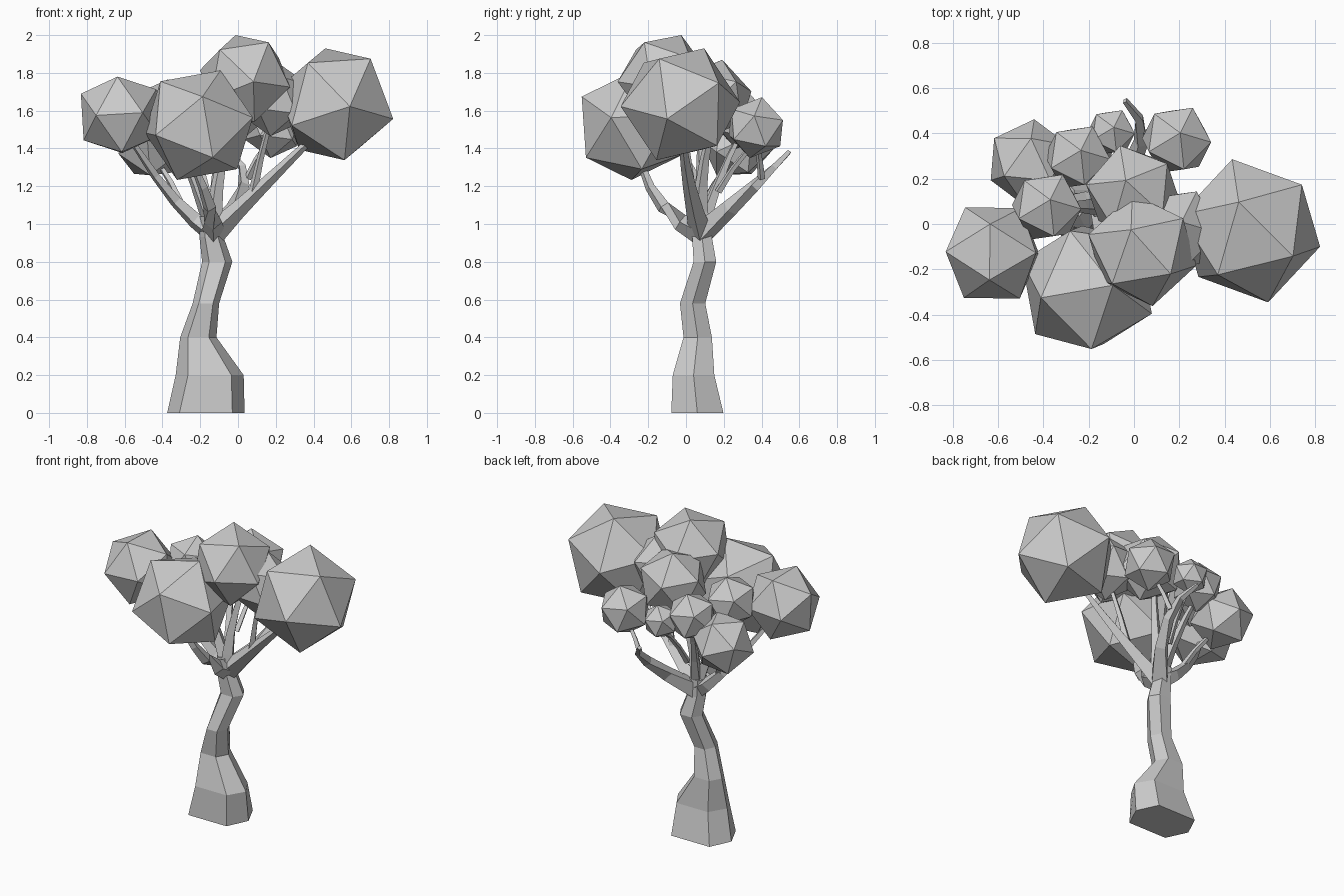
import bpy, bmesh, math
from mathutils import Vector, Matrix

if "Cube" in bpy.data.objects:
    bpy.data.objects.remove(bpy.data.objects["Cube"])

mat = bpy.data.materials.new("plain_grey")
mat.diffuse_color = (0.6, 0.6, 0.6, 1)
mat.use_nodes = True
mat.node_tree.nodes["Principled BSDF"].inputs["Base Color"].default_value = mat.diffuse_color


def finish(bm, name):
    bmesh.ops.recalc_face_normals(bm, faces=bm.faces)
    me = bpy.data.meshes.new(name)
    bm.to_mesh(me)
    bm.free()
    me.materials.append(mat)
    bpy.context.collection.objects.link(bpy.data.objects.new(name, me))


def frame(a, b):
    """Orthonormal basis from a main axis and a second direction."""
    a = Vector(a).normalized()
    b = Vector(b)
    b = (b - a * b.dot(a)).normalized()
    return Matrix((a, b, a.cross(b))).transposed()


centres = {}


def leaf_ball(name, centre, r, d1=(.1, .2, 1), d2=(.4, .8, .5)):
    """Icosahedron with one corner along d1 and a neighbouring corner toward d2."""
    bm = bmesh.new()
    bmesh.ops.create_icosphere(bm, subdivisions=1, radius=r)
    v0 = bm.verts[:][0]
    v1 = v0.link_edges[0].other_vert(v0)
    rot = frame(d1, d2) @ frame(v0.co, v1.co).transposed()
    bmesh.ops.transform(bm, matrix=Matrix.Translation(centre) @ rot.to_4x4(), verts=bm.verts)
    finish(bm, name + "_leaf_ball")
    centres[name] = Vector(centre)


def loft(name, rings):
    bm = bmesh.new()
    loops = [[bm.verts.new(p) for p in ring] for ring in rings]
    n = len(loops[0])
    for lo, hi in zip(loops, loops[1:]):
        for i in range(n):
            j = (i + 1) % n
            bm.faces.new((lo[i], lo[j], hi[j], hi[i]))
    bm.faces.new(loops[0])
    bm.faces.new(loops[-1])
    finish(bm, name)


def branch(name, start, mid, end, r0, r1, steps=4):
    """Tapering four-sided limb on a curve through three points."""
    a, m, e = Vector(start), Vector(mid), Vector(end)
    c = 2 * m - (a + e) / 2
    rings = []
    for k in range(steps + 1):
        u = k / steps
        p = a * (1 - u) ** 2 + c * 2 * u * (1 - u) + e * u * u
        d = (c - a) * (1 - u) + (e - c) * u
        f = frame(d, (1, 0, 0) if abs(d.normalized().y) > 0.8 else (.3, .9, .2))
        r = r0 + (r1 - r0) * u ** 0.7
        rings.append([p + f @ Vector((0, r * math.cos(t), r * math.sin(t)))
                      for t in (math.tau * i / 4 for i in range(4))])
    loft(name, rings)


# Large leaf balls, turned individually
leaf_ball("right", (.513, -.03, 1.634), .326, (-.05, .125, .292), (-.3, .07, .08))
leaf_ball("front", (-.208, -.28, 1.523), .312, (.02, -.27, .15), (.3, -.1, .03))
leaf_ball("top", (.037, -.115, 1.77), .252, (-.05, .09, .23), (-.25, .08, .07))
leaf_ball("left", (-.625, -.128, 1.578), .235, (-.01, .13, .2), (-.2, .02, .13))
leaf_ball("middle", (-.005, .14, 1.66), .218, (-.03, .05, .2), (.16, .13, .09))
leaf_ball("back_left", (-.46, .27, 1.42), .195, (-.18, -.08, -.05), (-.13, .11, .04))

# Small leaf balls share one turn
leaf_ball("back_right", (.188, .37, 1.51), .165)
leaf_ball("inner_left", (-.386, .075, 1.605), .165)
leaf_ball("inner_back", (-.25, .295, 1.55), .156)
leaf_ball("small_back", (-.1, .405, 1.52), .112)
leaf_ball("inner_right", (.19, -.03, 1.66), .2)

# Trunk: x, y, z, half width, half depth, squareness of the ring
trunk = [(-.17, .06, 0, .205, .138, .55), (-.15, .04, .2, .18, .11, .65),
         (-.21, .062, .4, .096, .075, .8), (-.17, .035, .58, .07, .067, .9),
         (-.11, .1, .8, .08, .06, .9), (-.14, .085, .93, .064, .052, .9),
         (-.15, .085, 1.04, .055, .05, .9)]
loft("trunk", [[(x + math.copysign(abs(math.cos(t)) ** q, math.cos(t)) * rx,
                 y + ry / .866 * math.sin(t), z)
                for t in (math.tau * i / 6 for i in range(6))] for x, y, z, rx, ry, q in trunk])

# Main limbs fan out from the crotch
crotch = (-.13, .08, .95)
branch("right_limb", crotch, (.12, .02, 1.19), (.38, -.02, 1.44), .065, .018)
branch("front_limb", crotch, (-.15, -.12, 1.09), (-.24, -.24, 1.32), .065, .018)
branch("back_limb", crotch, (.03, .36, 1.2), (-.04, .545, 1.38), .065, .014)
branch("left_limb", crotch, (-.33, .09, 1.12), (-.55, -.04, 1.42), .06, .016)
branch("middle_limb", crotch, (-.11, .08, 1.2), (-.05, .13, 1.5), .06, .018)

# Twigs run from a limb up into a leaf ball
for ball, start, r in (("inner_right", (.08, .03, 1.17), .025), ("back_right", (.05, .4, 1.24), .02),
                       ("back_left", (-.3, .09, 1.1), .022), ("inner_left", (-.15, .08, 1.02), .045),
                       ("inner_back", (-.14, .09, 1.0), .04), ("small_back", (-.13, .17, 1.17), .02)):
    s, e = Vector(start), centres[ball] - Vector((0, 0, .06))
    bend = s.lerp(e, .5) + Vector((0, 0, .03))
    branch(ball + "_twig", s, bend, e, r, .012, 3)
